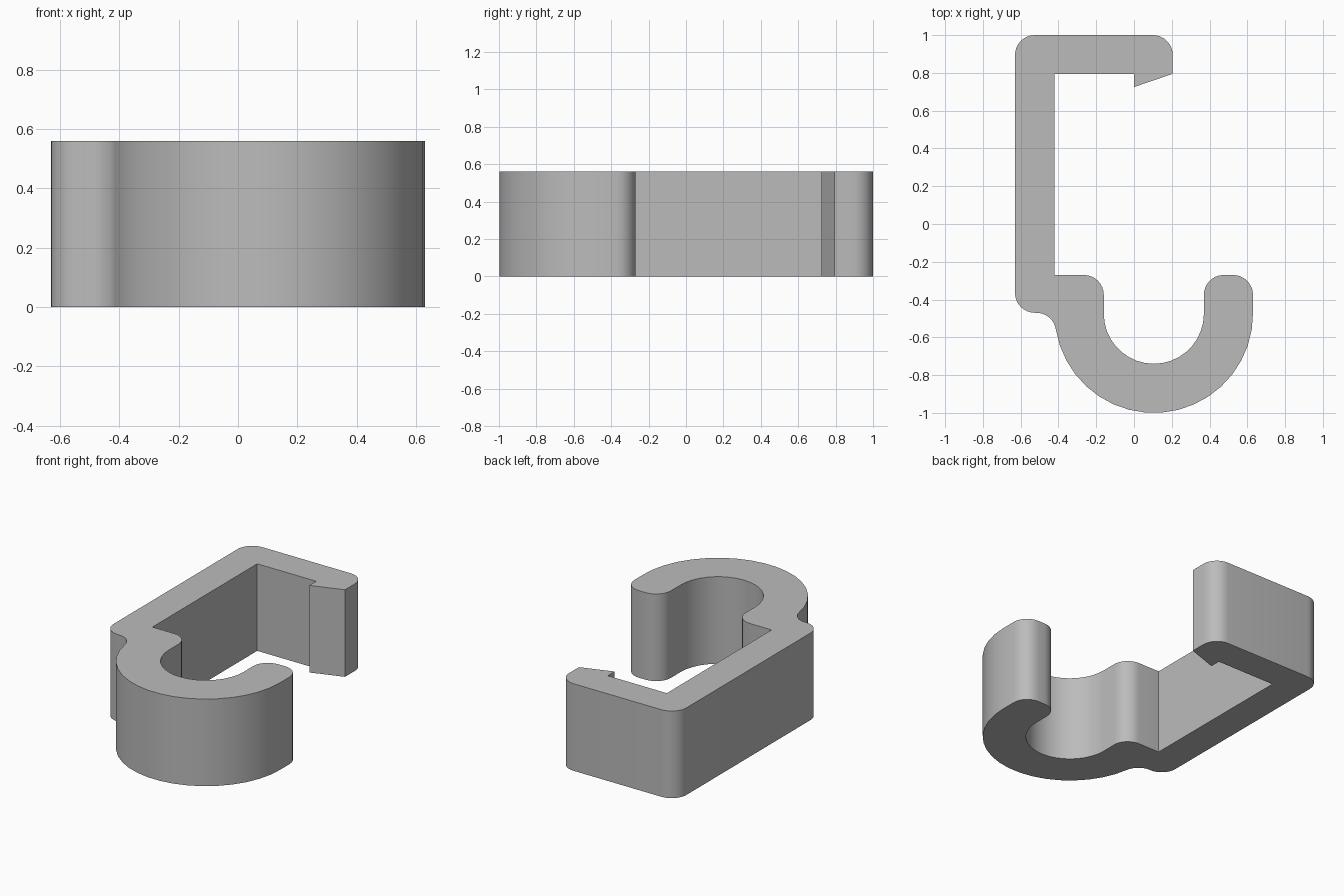
import bpy
import bmesh
from math import radians, sin, cos, asin, degrees, sqrt

cube = bpy.data.objects.get("Cube")
if cube:
    bpy.data.objects.remove(cube, do_unlink=True)

HEIGHT = 0.56
R = 0.105                       # rounding of the corners
HX, HY = 0.105, -0.475          # middle of the round hook
OUTER, INNER = 0.525, 0.265
LEFT, RIGHT = -0.63, 0.63
WALL = -0.42                    # inner face of the long wall


def arc(cx, cy, r, start, end, steps=8):
    """Points along an arc, angles in degrees."""
    angles = [radians(start + (end - start) * i / steps) for i in range(steps + 1)]
    return [(cx + r * cos(a), cy + r * sin(a)) for a in angles]


# Fillet that blends the hook into the long wall
fy = HY - 0.1
fx = HX - sqrt((OUTER + R) ** 2 - (fy - HY) ** 2)
blend = degrees(asin((HY - fy) / (OUTER + R)))

# Closed outline, clockwise from the back corner of the long wall
outline = arc(LEFT + R, 1 - R, R, 180, 90)
outline += arc(0.1, 1 - R, R, 90, 0)
outline += [(0.205, 0.795), (0, 0.725), (0, 0.795)]           # snap barb
outline += [(WALL, 0.795), (WALL, -0.27)]                     # inside of clip
outline += arc(HX - INNER - R, -0.27 - R, R, 90, 0)
outline += arc(HX, HY, INNER, 180, 360, 18)                   # inside of hook
outline += arc(HX + INNER + R, -0.27 - R, R, 180, 90)
outline += arc(RIGHT - R, -0.27 - R, R, 90, 0)
outline += arc(HX, HY, OUTER, 0, -180 + blend, 18)            # outside of hook
outline += arc(fx, fy, R, blend, 90)[1:]
outline += arc(LEFT + R, fy + 2 * R, R, 270, 180)

# Extrude the outline to a solid
bm = bmesh.new()
base = bm.faces.new([bm.verts.new((x, y, 0)) for x, y in outline])
top = bmesh.ops.extrude_face_region(bm, geom=[base], use_keep_orig=True)["geom"]
for v in top:
    if isinstance(v, bmesh.types.BMVert):
        v.co.z = HEIGHT
bmesh.ops.remove_doubles(bm, verts=bm.verts, dist=0.0005)
bmesh.ops.recalc_face_normals(bm, faces=bm.faces)
mesh = bpy.data.meshes.new("hook_clip")
bm.to_mesh(mesh)
bm.free()

clip = bpy.data.objects.new("hook_clip", mesh)
bpy.context.collection.objects.link(clip)

# Plain grey plastic
grey = bpy.data.materials.new("grey_plastic")
grey.use_nodes = True
colour = (0.5, 0.5, 0.5, 1)
grey.diffuse_color = colour
grey.node_tree.nodes["Principled BSDF"].inputs["Base Color"].default_value = colour
mesh.materials.append(grey)

bpy.context.view_layer.objects.active = clip
clip.select_set(True)
bpy.ops.object.shade_smooth_by_angle(angle=radians(30))
